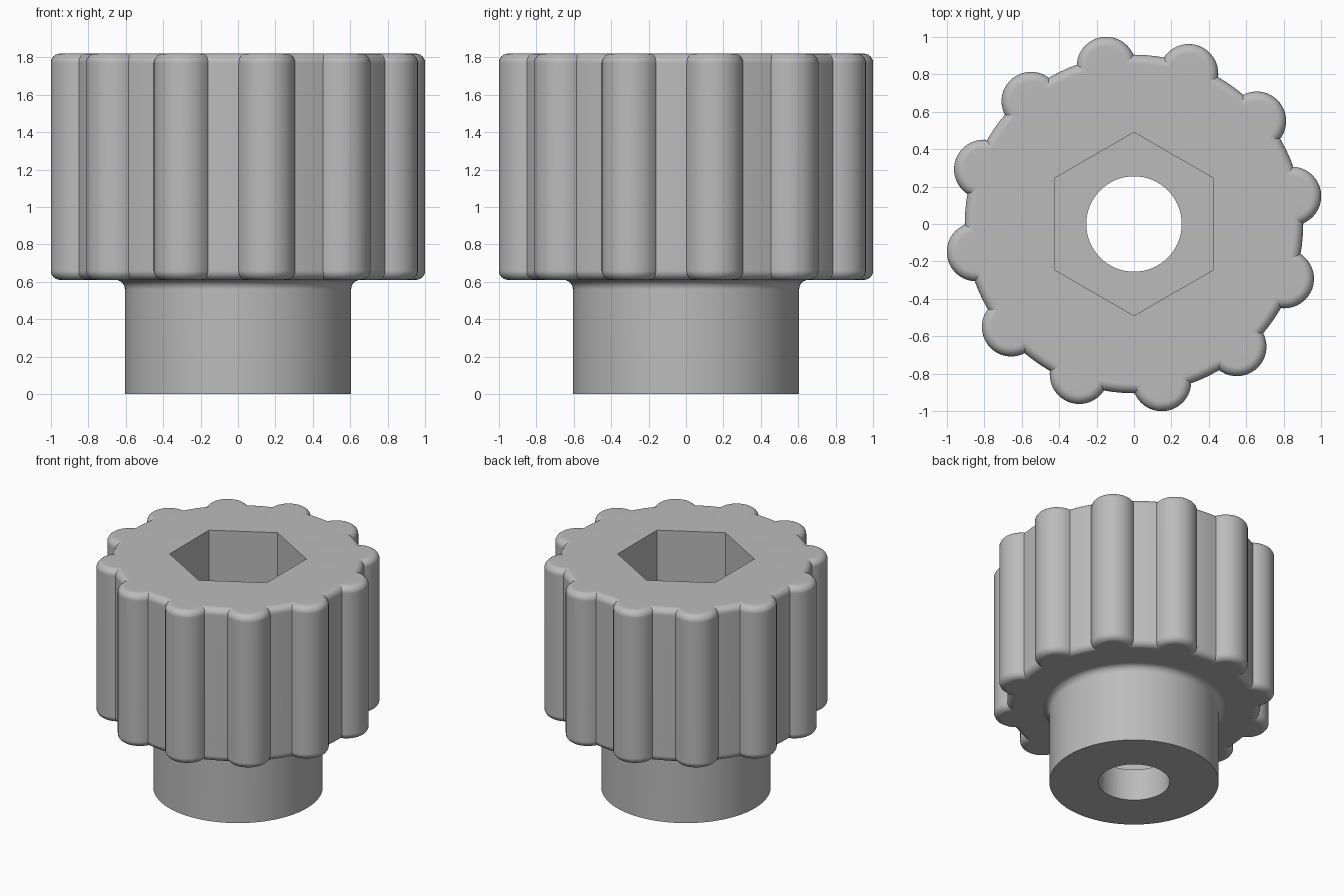
import bpy
import bmesh
from math import sin, cos, pi, radians
from mathutils import Matrix, Vector

if "Cube" in bpy.data.objects:
    bpy.data.objects.remove(bpy.data.objects["Cube"], do_unlink=True)

TOP, SHOULDER = 1.82, 0.61
HEAD_R, NECK_R, BORE_R = 0.905, 0.605, 0.255
RIB_R, RIB_RING, RIBS = 0.158, 0.856, 12
FILLET = 0.05
BORE_TOP, HEX_R = 0.25, 0.49

gray = bpy.data.materials.new("plain gray")
gray.use_nodes = True
gray.diffuse_color = (0.5, 0.5, 0.5, 1)
gray.node_tree.nodes["Principled BSDF"].inputs["Base Color"].default_value = (0.5, 0.5, 0.5, 1)


def arc(cx, cz, r, start, end, steps=6):
    """Points of a fillet arc in the profile plane, angles in degrees."""
    angles = [radians(start + (end - start) * i / steps) for i in range(steps + 1)]
    return [(cx + r * cos(a), cz + r * sin(a)) for a in angles]


def lathe(bm, profile, steps, centre=(0, 0, 0), turn=0.0):
    """Revolve a profile that starts and ends on the z axis."""
    verts = [bm.verts.new((x, 0, z)) for x, z in profile]
    edges = [bm.edges.new(pair) for pair in zip(verts, verts[1:])]
    spun = bmesh.ops.spin(bm, geom=verts + edges, cent=(0, 0, 0), axis=(0, 0, 1),
                          angle=2 * pi, steps=steps)
    new = set(verts) | {v for f in bm.faces for v in f.verts if not v.tag}
    bmesh.ops.transform(bm, verts=list(new), space=Matrix(),
                        matrix=Matrix.Translation(Vector(centre)) @ Matrix.Rotation(turn, 4, "Z"))
    for v in new:
        v.tag = True


def finish(name, bm):
    bmesh.ops.remove_doubles(bm, verts=bm.verts, dist=0.0005)
    bmesh.ops.recalc_face_normals(bm, faces=bm.faces)
    mesh = bpy.data.meshes.new(name)
    bm.to_mesh(mesh)
    bm.free()
    mesh.materials.append(gray)
    obj = bpy.data.objects.new(name, mesh)
    bpy.context.collection.objects.link(obj)
    return obj


def rounded_side(r):
    """Side of a disc between shoulder and top, with both rims filleted."""
    return (arc(r - FILLET, SHOULDER + FILLET, FILLET, -90, 0)
            + arc(r - FILLET, TOP - FILLET, FILLET, 0, 90))


# Neck, flare and head in one turned profile
bm = bmesh.new()
flare = arc(NECK_R + FILLET, SHOULDER - FILLET, FILLET, 180, 90)
lathe(bm, [(0, 0), (NECK_R, 0)] + flare + rounded_side(HEAD_R) + [(0, TOP)], 96)
knob = finish("knob_body", bm)

# Grip ribs around the head
bm = bmesh.new()
rib = [(0, SHOULDER)] + rounded_side(RIB_R) + [(0, TOP)]
for i in range(RIBS):
    a = radians(10) + i * 2 * pi / RIBS
    lathe(bm, rib, 40, (RIB_RING * cos(a), RIB_RING * sin(a), 0), a)
ribs = finish("grip_ribs", bm)

# Hexagonal socket from the top, round bore from below
bm = bmesh.new()
lathe(bm, [(0, BORE_TOP), (HEX_R, BORE_TOP), (HEX_R, TOP + 0.2), (0, TOP + 0.2)], 6, turn=pi / 2)
socket = finish("hex_socket_cutter", bm)
bm = bmesh.new()
lathe(bm, [(0, -0.2), (BORE_R, -0.2), (BORE_R, BORE_TOP + 0.2), (0, BORE_TOP + 0.2)], 64)
bore = finish("bore_cutter", bm)

for tool, operation in ((ribs, "UNION"), (socket, "DIFFERENCE"), (bore, "DIFFERENCE")):
    mod = knob.modifiers.new(tool.name, "BOOLEAN")
    mod.object, mod.operation, mod.solver = tool, operation, "EXACT"

# Bake the cuts, drop the tools and smooth the rounded surfaces
baked = bpy.data.meshes.new_from_object(
    knob.evaluated_get(bpy.context.evaluated_depsgraph_get()))
knob.modifiers.clear()
knob.data = baked
for tool in (ribs, socket, bore):
    bpy.data.objects.remove(tool, do_unlink=True)
bpy.ops.object.select_all(action="DESELECT")
knob.select_set(True)
bpy.context.view_layer.objects.active = knob
bpy.ops.object.shade_smooth_by_angle(angle=radians(25))
weighted = knob.modifiers.new("flat_face_normals", "WEIGHTED_NORMAL")
weighted.keep_sharp = True
